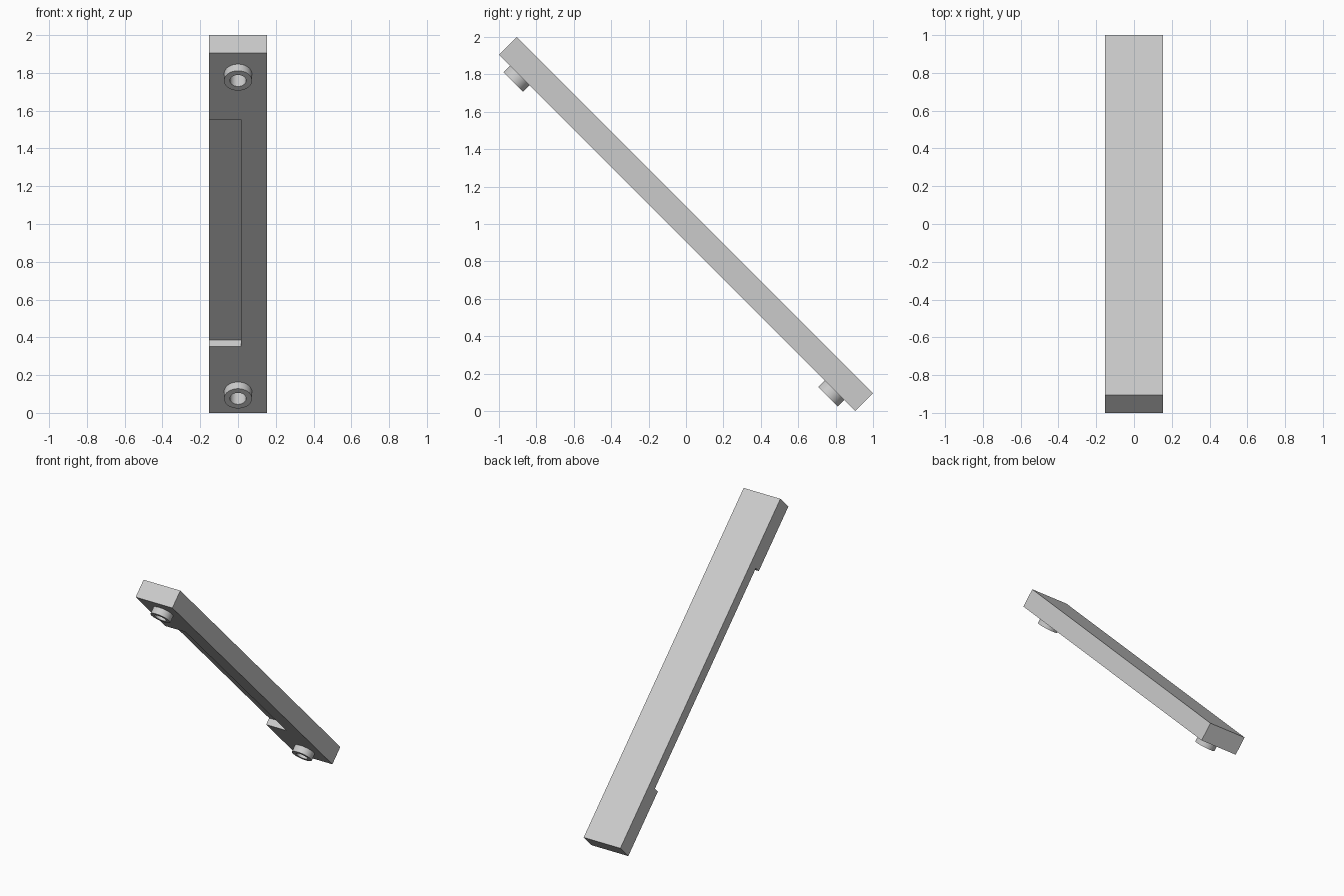
import bpy
import math
from mathutils import Matrix

cube = bpy.data.objects.get("Cube")
if cube:
    bpy.data.objects.remove(cube, do_unlink=True)

WIDTH, THICK = 0.306, 0.134
LENGTH = 2 * math.sqrt(2) - THICK
UNDER = -THICK / 2          # underside of the bar, in the bar's own frame
RELIEF = 0.05               # notch depth and boss height
BOSS_Y = 1.19
TILT = Matrix.Translation((0, 0, 1)) @ Matrix.Rotation(math.radians(-45), 4, "X")

grey = bpy.data.materials.new("light_grey")
grey.use_nodes = True
colour = (0.6, 0.6, 0.6, 1)
grey.diffuse_color = colour
grey.node_tree.nodes["Principled BSDF"].inputs["Base Color"].default_value = colour


def place(name, centre):
    """Name the new primitive and set it in the tilted frame of the bar."""
    obj = bpy.context.object
    obj.name = name
    obj.matrix_world = TILT @ Matrix.Translation(centre) @ Matrix.Diagonal((*obj.scale, 1))
    obj.data.materials.append(grey)
    return obj


def box(name, size, centre):
    bpy.ops.mesh.primitive_cube_add(size=1)
    bpy.context.object.scale = size
    return place(name, centre)


def cylinder(name, radius, low, high, y):
    bpy.ops.mesh.primitive_cylinder_add(vertices=48, radius=radius, depth=high - low)
    return place(name, (0, y, (low + high) / 2))


def cut(target, cutter):
    cutter.hide_render = True
    mod = target.modifiers.new("cut", "BOOLEAN")
    mod.operation = "DIFFERENCE"
    mod.solver = "EXACT"
    mod.object = cutter
    bpy.ops.object.select_all(action="DESELECT")
    bpy.context.view_layer.objects.active = target
    target.select_set(True)
    bpy.ops.object.modifier_apply(modifier=mod.name)


# Bar with a long shallow notch open to its right edge
bar = box("bar", (WIDTH, LENGTH, THICK), (0, 0, 0))
notch_edge = 0.015
notch = box("notch_cutter", (0.4, 1.7, 2 * RELIEF), (notch_edge - 0.2, 0, UNDER))
cut(bar, notch)
bpy.data.objects.remove(notch, do_unlink=True)

# Hollow round bosses under both ends, bored on into the bar
parts = [bar]
for name, y in (("upper_boss", -BOSS_Y), ("lower_boss", BOSS_Y)):
    boss = cylinder(name, 0.074, UNDER - RELIEF, UNDER, y)
    bore = cylinder("bore_cutter", 0.043, UNDER - 2 * RELIEF, UNDER + RELIEF, y)
    cut(boss, bore)
    cut(bar, bore)
    bpy.data.objects.remove(bore, do_unlink=True)
    parts.append(boss)

# Smooth round walls, sharp edges
bpy.ops.object.select_all(action="DESELECT")
for part in parts:
    part.select_set(True)
bpy.context.view_layer.objects.active = bar
bpy.ops.object.shade_smooth_by_angle(angle=math.radians(30))
